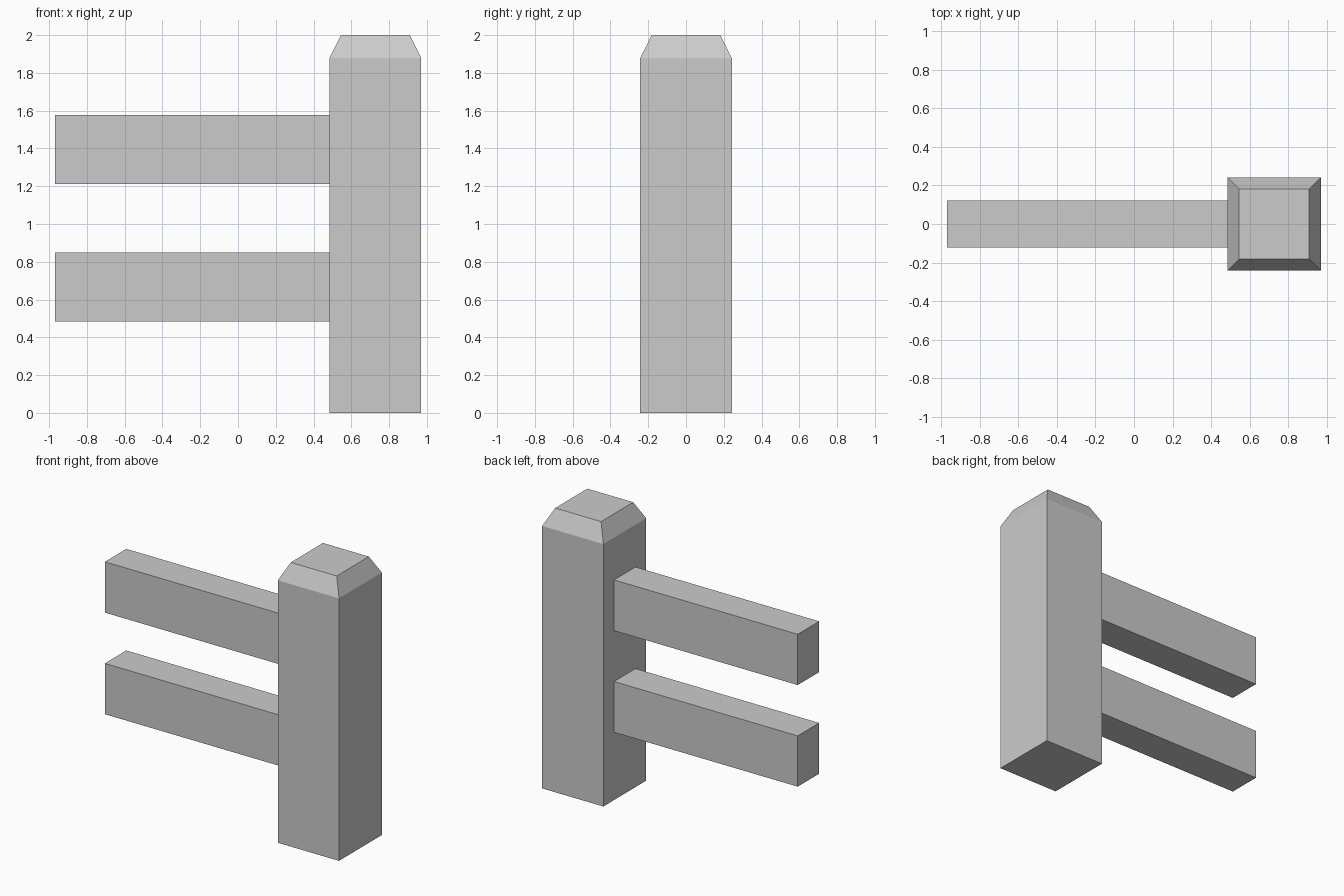
import bpy
import bmesh
from mathutils import Vector

default = bpy.data.objects.get("Cube")
if default:
    bpy.data.objects.remove(default, do_unlink=True)

U = 2 / 33  # one modelling unit: the post is 33 units tall

# Single plain grey finish
grey = bpy.data.materials.new("plain grey")
grey.use_nodes = True
colour = (0.6, 0.6, 0.6, 1)
grey.diffuse_color = colour
grey.node_tree.nodes["Principled BSDF"].inputs["Base Color"].default_value = colour


def make_box(name, low, high, chamfer=None):
    """Flat-shaded box between two corners, with an optional (inset, drop) top."""
    low, high = Vector(low) * U, Vector(high) * U
    centre, size = (low + high) / 2, high - low
    bm = bmesh.new()
    bmesh.ops.create_cube(bm, size=1)
    for v in bm.verts:
        v.co = Vector(a * b for a, b in zip(v.co, size))
    if chamfer:
        inset, drop = (c * U for c in chamfer)
        top = max(bm.faces, key=lambda f: f.calc_center_median().z)
        for v in top.verts:
            v.co.z -= drop
        cap = bmesh.ops.extrude_discrete_faces(bm, faces=[top])["faces"][0]
        for v in cap.verts:
            v.co.x -= inset if v.co.x > 0 else -inset
            v.co.y -= inset if v.co.y > 0 else -inset
            v.co.z += drop
    mesh = bpy.data.meshes.new(name)
    bm.to_mesh(mesh)
    bm.free()
    mesh.materials.append(grey)
    obj = bpy.data.objects.new(name, mesh)
    obj.location = centre
    bpy.context.collection.objects.link(obj)
    return obj


# Square post with a chamfered top
make_box("post", (8, -4, 0), (16, 4, 33), chamfer=(1, 2))

# Two rails butting against the post
for name, z in (("lower_rail", 8), ("upper_rail", 20)):
    make_box(name, (-16, -2, z), (8, 2, z + 6))
